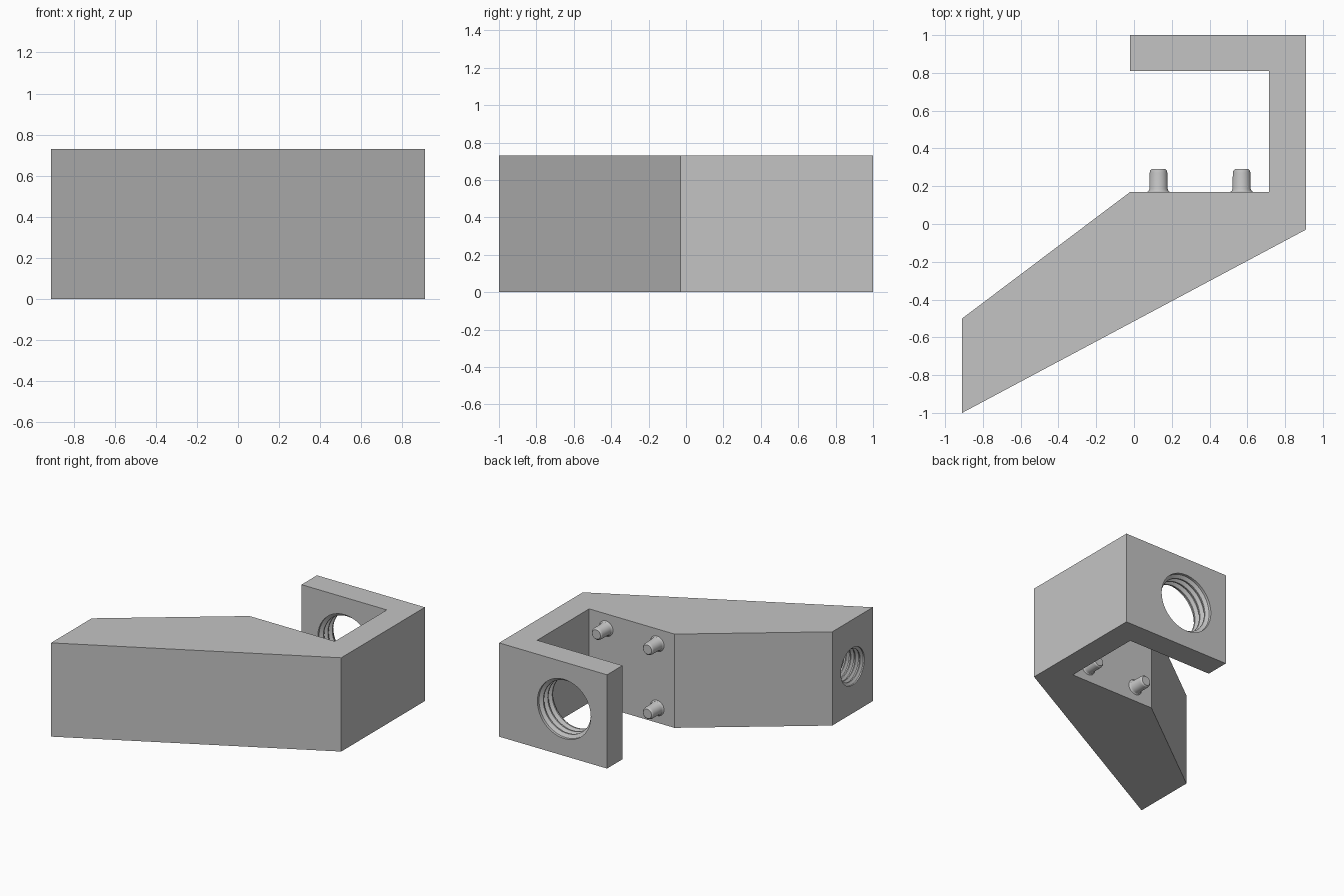
import bpy, bmesh, math
from mathutils import Matrix

cube = bpy.data.objects.get("Cube")
if cube:
    bpy.data.objects.remove(cube, do_unlink=True)

HEIGHT = 0.73
MID = HEIGHT / 2

grey = bpy.data.materials.new("plain grey")
grey.use_nodes = True
colour = (0.55, 0.55, 0.55, 1)
grey.diffuse_color = colour
grey.node_tree.nodes["Principled BSDF"].inputs["Base Color"].default_value = colour


def make_object(name, bm):
    bmesh.ops.recalc_face_normals(bm, faces=bm.faces[:])
    mesh = bpy.data.meshes.new(name)
    bm.to_mesh(mesh)
    bm.free()
    mesh.materials.append(grey)
    obj = bpy.data.objects.new(name, mesh)
    bpy.context.collection.objects.link(obj)
    return obj


def lathe(name, profile, place, sides):
    """Closed solid of revolution about local z from (radius, height) pairs."""
    bm = bmesh.new()
    rings = [[bm.verts.new((r * math.cos(a), r * math.sin(a), h))
              for a in (math.tau * i / sides for i in range(sides))]
             for r, h in profile]
    for low, high in zip(rings, rings[1:]):
        for i in range(sides):
            j = (i + 1) % sides
            bm.faces.new((low[i], low[j], high[j], high[i]))
    bm.faces.new(rings[0])
    bm.faces.new(rings[-1])
    bm.transform(place)
    return make_object(name, bm)


def thread_profile(major, minor, pitch, turns, lead):
    """Plain mouth followed by trapezoid thread grooves."""
    points = [(major, -0.05), (major, lead)]
    for k in range(turns):
        h = lead + k * pitch
        points += [(minor, h + pitch * 0.3), (minor, h + pitch * 0.5),
                   (major, h + pitch * 0.8), (major, h + pitch)]
    return points


def smooth(obj):
    bpy.ops.object.select_all(action='DESELECT')
    obj.select_set(True)
    bpy.context.view_layer.objects.active = obj
    bpy.ops.object.shade_smooth_by_angle(angle=math.radians(25))


# Bracket body: hooked outline extruded upward
outline = [(-0.91, -1), (0.91, -0.03), (0.91, 1), (-0.02, 1), (-0.02, 0.81),
           (0.715, 0.81), (0.715, 0.17), (-0.02, 0.17), (-0.91, -0.5)]
bm = bmesh.new()
base = bm.faces.new([bm.verts.new((x, y, 0)) for x, y in outline])
top = bmesh.ops.extrude_face_region(bm, geom=[base])["geom"]
bmesh.ops.translate(bm, vec=(0, 0, HEIGHT),
                    verts=[v for v in top if isinstance(v, bmesh.types.BMVert)])
body = make_object("bracket_body", bm)

# Threaded holes: through the back tab, and blind into the arm end
tab_profile = thread_profile(0.23, 0.205, 0.055, 3, 0.02) + [(0.23, 0.25)]
tab_place = Matrix.Translation((0.35, 1, MID)) @ Matrix.Rotation(math.pi / 2, 4, 'X')
arm_profile = thread_profile(0.145, 0.125, 0.04, 4, 0.01)
arm_place = Matrix.Translation((-0.91, -0.75, MID)) @ Matrix.Rotation(math.pi / 2, 4, 'Y')
for name, profile, place in (("tab_hole_cutter", tab_profile, tab_place),
                             ("arm_hole_cutter", arm_profile, arm_place)):
    cutter = lathe(name, profile, place, 64)
    cutter.hide_render = True
    cutter.hide_set(True)
    cut = body.modifiers.new(name, 'BOOLEAN')
    cut.operation = 'DIFFERENCE'
    cut.solver = 'EXACT'
    cut.object = cutter

# Apply the cuts and drop the cutters
bpy.context.view_layer.objects.active = body
body.select_set(True)
for mod in list(body.modifiers):
    cutter = mod.object
    bpy.ops.object.modifier_apply(modifier=mod.name)
    bpy.data.objects.remove(cutter, do_unlink=True)
smooth(body)

# Locating pegs: flared foot, straight shaft, rounded tip
peg = [(0.06, -0.01), (0.06, 0), (0.052, 0.006), (0.048, 0.016), (0.047, 0.1),
       (0.044, 0.112), (0.036, 0.12)]
for side, x in (("left", 0.57), ("right", 0.13)):
    for level, z in (("lower", MID - 0.25), ("upper", MID + 0.25)):
        place = Matrix.Translation((x, 0.17, z)) @ Matrix.Rotation(-math.pi / 2, 4, 'X')
        smooth(lathe(f"{level}_{side}_peg", peg, place, 32))
